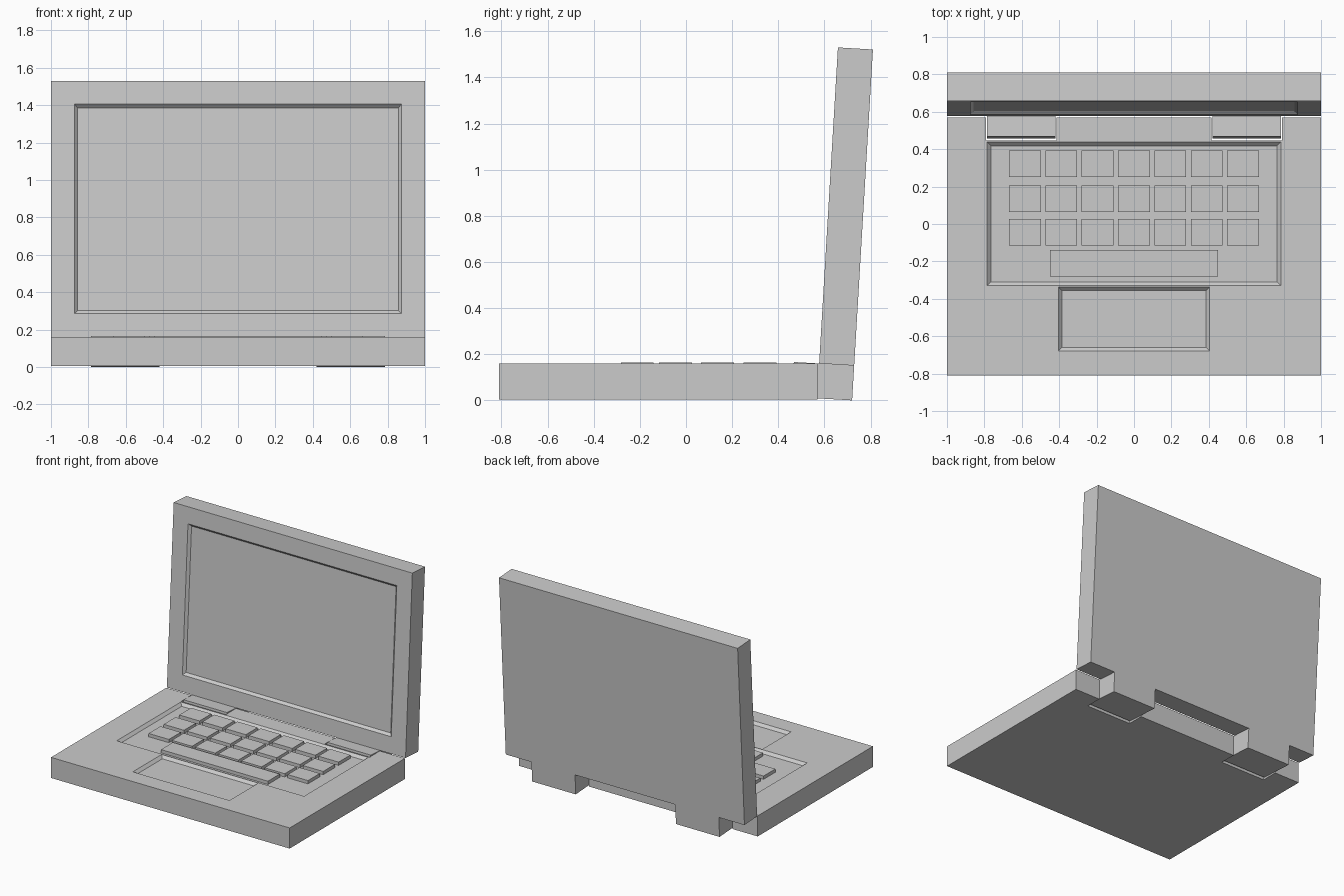
import bpy, bmesh, math
from mathutils import Matrix, Vector

if "Cube" in bpy.data.objects:
    bpy.data.objects.remove(bpy.data.objects["Cube"])


def prism(name, x, y, z, inset=0.0, axis='z'):
    """Box from (min, max) ranges; the low-z (or high-y) end can be inset to give sloped walls."""
    bm = bmesh.new()
    bmesh.ops.create_cube(bm, size=1)
    cx, cy, cz = sum(x) / 2, sum(y) / 2, sum(z) / 2
    for v in bm.verts:
        sx, sy, sz = (math.copysign(1, c) for c in v.co)
        v.co = (x[sx > 0], y[sy > 0], z[sz > 0])
        if axis == 'z' and sz < 0:
            v.co -= Vector((sx * inset, sy * inset, 0))
        elif axis == 'y' and sy > 0:
            v.co -= Vector((sx * inset, 0, sz * inset))
    mesh = bpy.data.meshes.new(name)
    bm.to_mesh(mesh)
    bm.free()
    ob = bpy.data.objects.new(name, mesh)
    bpy.context.collection.objects.link(ob)
    return ob


def combine(target, tool, op='DIFFERENCE'):
    mod = target.modifiers.new(op, 'BOOLEAN')
    mod.operation, mod.solver, mod.object = op, 'EXACT', tool
    bpy.context.view_layer.objects.active = target
    bpy.ops.object.modifier_apply(modifier=mod.name)
    bpy.data.objects.remove(tool)


def side_range(s, a, b):
    return tuple(sorted((s * a, s * b)))


TOP = 0.16       # deck height
DEPTH = 0.02     # recess depth
OVER = 0.01      # cutter overshoot above a surface


def deck_recess(base, x, y):
    # Sloped-wall tray; overshoot keeps the 45-degree wall through the deck edge
    combine(base, prism("cutter", (x[0] - OVER / 2, x[1] + OVER / 2),
                        (y[0] - OVER / 2, y[1] + OVER / 2),
                        (TOP - DEPTH, TOP + OVER / 2), DEPTH + OVER / 2))


# Base with hinge notches, keyboard tray and touchpad
base = prism("base", (-1, 1), (-0.81, 0.57), (0.004, TOP))
for s in (-1, 1):
    combine(base, prism("cutter", side_range(s, 0.415, 0.79), (0.446, 0.7), (-0.1, 0.3)))
deck_recess(base, (-0.785, 0.785), (-0.33, 0.438))
deck_recess(base, (-0.405, 0.405), (-0.68, -0.336))

# Keys: three rows of seven plus a space bar
for r, y in enumerate((0.25, 0.065, -0.116)):
    for c in range(7):
        x = -0.668 + c * 0.1943
        prism(f"key_{r}_{c}", (x, x + 0.17), (y, y + 0.142), (TOP - DEPTH - 0.01, 0.165))
prism("space_bar", (-0.448, 0.448), (-0.282, -0.14), (TOP - DEPTH - 0.01, 0.165))

# Lid, modelled upright with its lower front edge at the origin
lid = prism("lid", (-1, 1), (0, 0.152), (0, 1.372))
combine(lid, prism("cutter", (-0.88, 0.88), (-0.005, 0.018), (0.12, 1.252), 0.023, 'y'))
for s in (-1, 1):
    combine(lid, prism("hinge", side_range(s, 0.42, 0.785), (-0.11, 0.152), (-0.151, 0)), 'UNION')

# Open the lid, leaning slightly back
lid.data.transform(Matrix.Translation((0, 0.577, TOP)) @ Matrix.Rotation(math.radians(-3.4), 4, 'X'))
